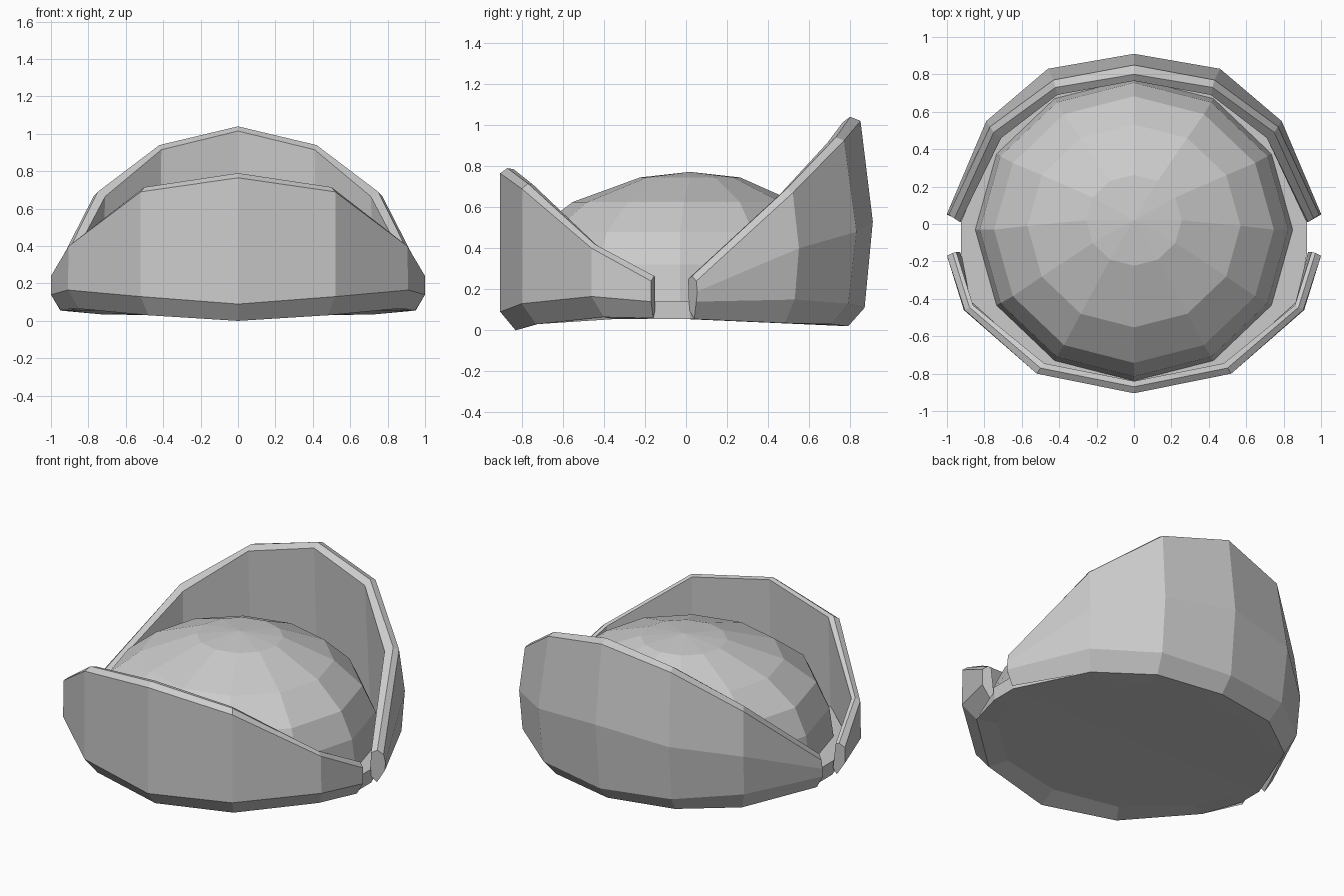
import bpy, bmesh, math

if "Cube" in bpy.data.objects:
    bpy.data.objects.remove(bpy.data.objects["Cube"])


def make_object(name, bm):
    bmesh.ops.recalc_face_normals(bm, faces=bm.faces)
    mesh = bpy.data.meshes.new(name)
    bm.to_mesh(mesh)
    bm.free()
    obj = bpy.data.objects.new(name, mesh)
    bpy.context.collection.objects.link(obj)
    return obj


def mirrored(column):
    return [(-x, y, z) for x, y, z in column]


def shell(name, half):
    """Sweep closed sections, given from the centre out to the right tip."""
    columns = [mirrored(c) for c in reversed(half[1:])] + half
    bm = bmesh.new()
    rings = [[bm.verts.new(p) for p in c] for c in columns]
    n = len(half[0])
    for a, b in zip(rings, rings[1:]):
        for i in range(n):
            j = (i + 1) % n
            bm.faces.new((a[i], a[j], b[j], b[i]))
    bm.faces.new(rings[0])
    bm.faces.new(rings[-1])
    return make_object(name, bm)


# tall back shell: bottom, lower bend, bulge, outer rim, crest, inner rim, inner foot
back = [
    [(0, .79, .02), (0, .87, .11), (0, .91, .53), (0, .85, 1.02), (0, .80, 1.04), (0, .765, 1.015), (0, .80, .14)],
    [(.42, .71, .03), (.45, .79, .13), (.46, .83, .48), (.43, .77, .925), (.42, .73, .94), (.41, .69, .915), (.42, .73, .14)],
    [(.73, .48, .035), (.78, .53, .15), (.79, .55, .40), (.77, .52, .67), (.75, .49, .69), (.71, .46, .665), (.73, .49, .14)],
    [(.95, .04, .055), (1.0, .05, .14), (1.0, .055, .19), (.99, .05, .24), (.96, .03, .265), (.93, .01, .25), (.92, .015, .10)],
]
shell("back_shell", back)

# lower front shell: bottom, lower bend, outer rim, crest, inner foot
front = [
    [(0, -.83, 0), (0, -.905, .09), (0, -.905, .765), (0, -.87, .79), (0, -.84, .785), (0, -.855, .13)],
    [(.48, -.73, .03), (.52, -.80, .13), (.52, -.80, .69), (.50, -.77, .715), (.48, -.745, .71), (.49, -.755, .13)],
    [(.85, -.40, .065), (.91, -.46, .165), (.905, -.46, .40), (.88, -.445, .42), (.86, -.435, .415), (.87, -.435, .13)],
    [(.95, -.16, .06), (1.0, -.17, .14), (1.0, -.17, .24), (.97, -.155, .265), (.95, -.15, .26), (.93, -.15, .10)],
]
shell("front_shell", front)

# base plate closing the underside and bridging the side notches
right = [c[0] for c in back[:3]] + [(.925, .02, .055), (.925, -.15, .055)] + [c[0] for c in front[2::-1]]
outline = right + mirrored(right[-2:0:-1])
bm = bmesh.new()
low = [bm.verts.new(p) for p in outline]
inner = [bm.verts.new((x * .87, y * .87, .055 - .044 * max(y * .87, 0))) for x, y, z in outline]
top = [bm.verts.new((x * (1.03 if abs(y) > .2 else 1), y * 1.03, .14)) for x, y, z in outline]
centre_low = bm.verts.new((0, 0, .055))
centre_top = bm.verts.new((0, -.02, .14))
for i in range(len(outline)):
    j = (i + 1) % len(outline)
    bm.faces.new((low[i], low[j], top[j], top[i]))
    bm.faces.new((low[j], low[i], inner[i], inner[j]))
    bm.faces.new((inner[j], inner[i], centre_low))
    bm.faces.new((top[i], top[j], centre_top))
make_object("base_plate", bm)

# faceted dome sitting between the shells: scale, height, backward shift
bm = bmesh.new()
rings = []
for f, z, shift in ((1.0, .13, 0), (.97, .32, 0), (.88, .48, 0), (.67, .625, .02), (.30, .745, .05)):
    ring = []
    for i in range(12):
        a = math.tau * i / 12
        ring.append(bm.verts.new((.85 * f * math.cos(a), -.03 + shift + .81 * f * math.sin(a), z)))
    rings.append(ring)
for a, b in zip(rings, rings[1:]):
    for i in range(12):
        j = (i + 1) % 12
        bm.faces.new((a[i], a[j], b[j], b[i]))
tip = bm.verts.new((0, .02, .772))
for i in range(12):
    bm.faces.new((rings[-1][i], rings[-1][(i + 1) % 12], tip))
bm.faces.new(rings[0][::-1])
make_object("dome", bm)
